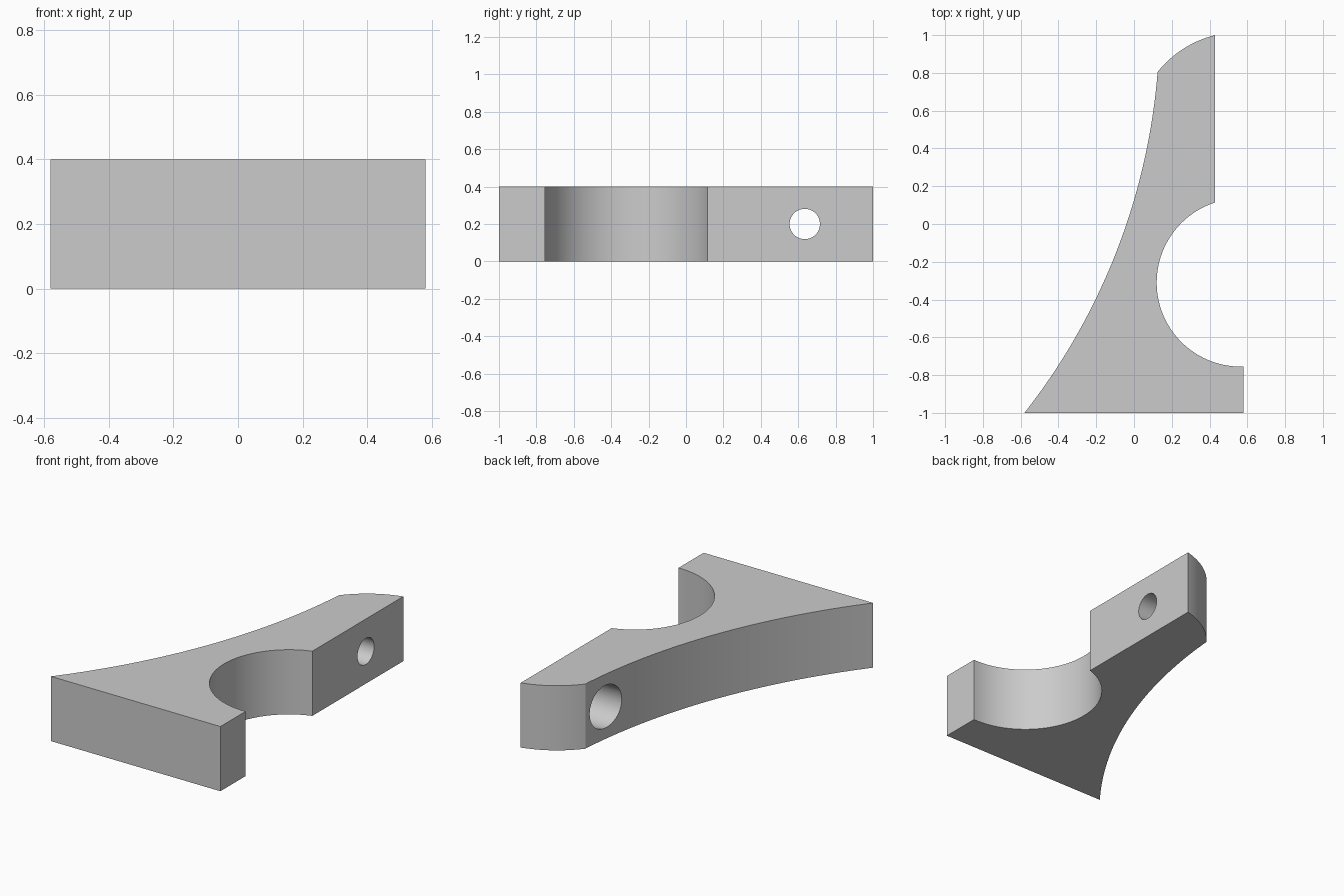
import bpy, bmesh, math
from mathutils import Vector

cube = bpy.data.objects.get("Cube")
if cube:
    bpy.data.objects.remove(cube, do_unlink=True)

HEIGHT = 0.4
grey = bpy.data.materials.new("light grey")
grey.use_nodes = True
colour = (0.6, 0.6, 0.6, 1)
grey.diffuse_color = colour
grey.node_tree.nodes["Principled BSDF"].inputs["Base Color"].default_value = colour


def arc(start, end, bulge, steps):
    """Points on a circular arc, bulging to the right of start -> end; end is left out."""
    a, b = Vector(start), Vector(end)
    chord = b - a
    half = chord.length / 2
    radius = (half ** 2 + bulge ** 2) / (2 * abs(bulge))
    right = Vector((chord.y, -chord.x)).normalized() * math.copysign(1, bulge)
    centre = (a + b) / 2 + right * (abs(bulge) - radius)
    sweep = 2 * math.atan2(half, radius - abs(bulge))
    first = a - centre
    turn = math.copysign(sweep, bulge)
    points = []
    for i in range(steps):
        t = turn * i / steps
        points.append((centre.x + first.x * math.cos(t) - first.y * math.sin(t),
                       centre.y + first.x * math.sin(t) + first.y * math.cos(t)))
    return points


def mesh_object(name, bm):
    bmesh.ops.recalc_face_normals(bm, faces=bm.faces)
    mesh = bpy.data.meshes.new(name)
    bm.to_mesh(mesh)
    bm.free()
    obj = bpy.data.objects.new(name, mesh)
    bpy.context.collection.objects.link(obj)
    mesh.materials.append(grey)
    return obj


# Bracket outline: foot, round bite, arm, rounded tip and hollow back
foot_left, foot_right = (-0.58, -1), (0.58, -1)
bite_low, bite_mid, bite_high = (0.58, -0.755), (0.12, -0.31), (0.43, 0.11)
tip_right, tip_left = (0.43, 1), (0.125, 0.805)


def bite(steps):
    centre, radius = Vector((0.565, -0.31)), 0.445
    first = math.atan2(bite_low[1] - centre.y, bite_low[0] - centre.x)
    last = math.atan2(bite_high[1] - centre.y, bite_high[0] - centre.x) - 2 * math.pi
    return [(centre.x + radius * math.cos(first + (last - first) * i / steps),
             centre.y + radius * math.sin(first + (last - first) * i / steps))
            for i in range(steps + 1)]


outline = [foot_left, foot_right] + bite(48)
outline += arc(tip_right, tip_left, 0.03, 16) + arc(tip_left, foot_left, -0.143, 40)
bm = bmesh.new()
base = bm.faces.new([bm.verts.new((x, y, 0)) for x, y in outline])
top = bmesh.ops.extrude_face_region(bm, geom=[base])["geom"]
bmesh.ops.translate(bm, vec=(0, 0, HEIGHT),
                    verts=[v for v in top if isinstance(v, bmesh.types.BMVert)])
bracket = mesh_object("bracket", bm)

# Stepped bolt hole through the arm: a stepped shaft lying along x
bm = bmesh.new()
rings = []
for x, radius in ((-0.3, 0.132), (0.31, 0.132), (0.31, 0.081), (0.6, 0.081)):
    rings.append([bm.verts.new((x, 0.635 + radius * math.cos(a), 0.2 + radius * math.sin(a)))
                  for a in (math.tau * i / 48 for i in range(48))])
for near, far in zip(rings, rings[1:]):
    for i in range(48):
        j = (i + 1) % 48
        bm.faces.new((near[i], near[j], far[j], far[i]))
bm.faces.new(rings[0])
bm.faces.new(rings[-1])
cutter = mesh_object("bolt_hole_cutter", bm)

cut = bracket.modifiers.new("bolt hole", 'BOOLEAN')
cut.operation = 'DIFFERENCE'
cut.solver = 'EXACT'
cut.object = cutter
bpy.ops.object.select_all(action='DESELECT')
bpy.context.view_layer.objects.active = bracket
bracket.select_set(True)
bpy.ops.object.modifier_apply(modifier=cut.name)
bpy.data.objects.remove(cutter, do_unlink=True)
bpy.ops.object.shade_smooth_by_angle(angle=math.radians(25))
